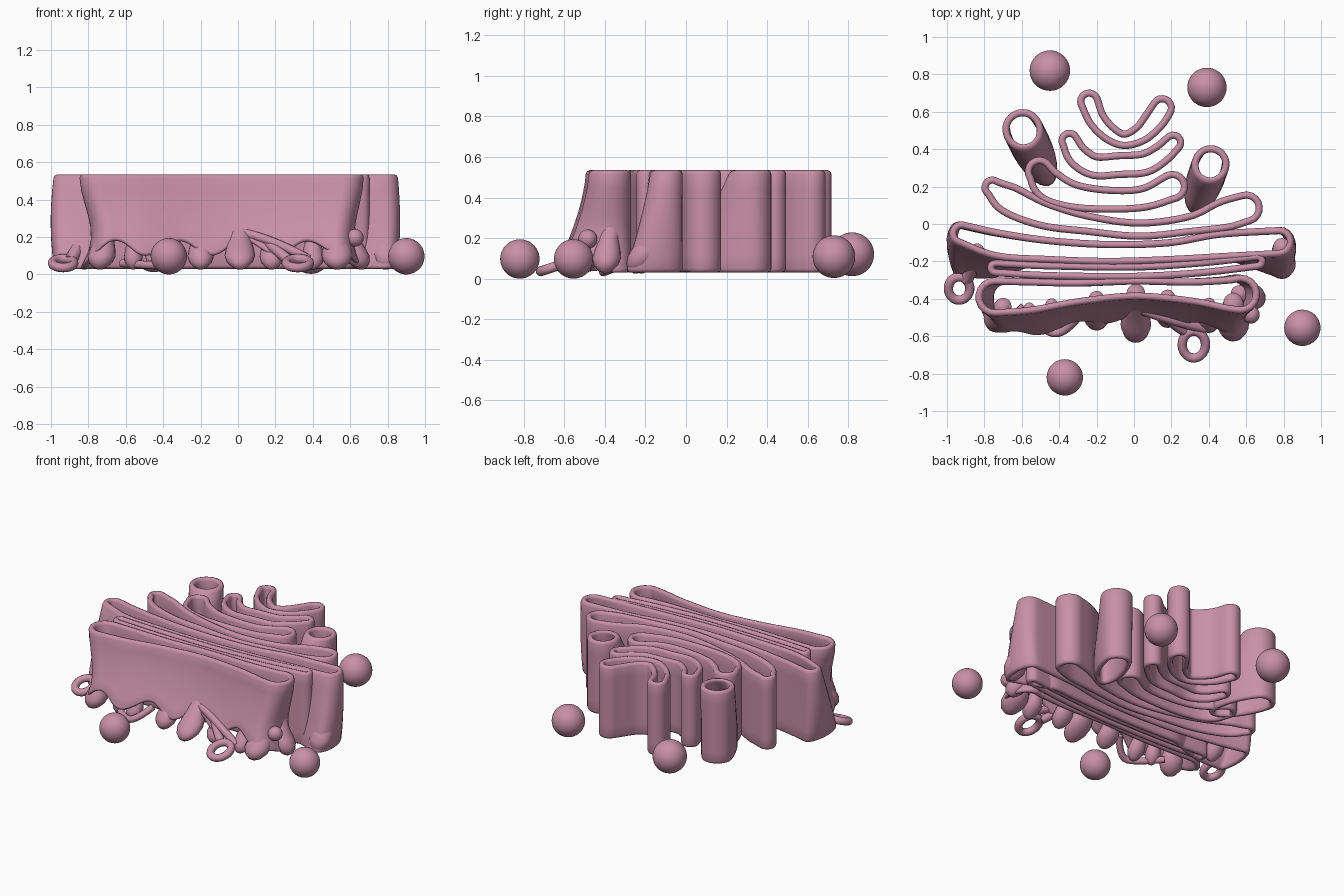
import bpy, bmesh, math
from mathutils import Vector

if "Cube" in bpy.data.objects:
    bpy.data.objects.remove(bpy.data.objects["Cube"])

PINK = bpy.data.materials.new("dusty_pink")
PINK.diffuse_color = (0.58, 0.28, 0.38, 1)
PINK.use_nodes = True
PINK.node_tree.nodes["Principled BSDF"].inputs["Base Color"].default_value = PINK.diffuse_color
TOP, BASE, HALF = 0.535, 0.03, 0.019


def finish(name, bm):
    bmesh.ops.recalc_face_normals(bm, faces=bm.faces)
    for f in bm.faces:
        f.smooth = True
    me = bpy.data.meshes.new(name)
    bm.to_mesh(me)
    bm.free()
    me.materials.append(PINK)
    ob = bpy.data.objects.new(name, me)
    bpy.context.collection.objects.link(ob)
    return ob


def bridge(bm, a, b):
    n = len(a)
    for i in range(n):
        bm.faces.new((a[i], a[(i + 1) % n], b[(i + 1) % n], b[i]))


def smooth_path(pts, steps=9):
    """Catmull-Rom through the points (x, y, half width)."""
    p = [Vector(q) for q in pts]
    p = [2 * p[0] - p[1]] + p + [2 * p[-1] - p[-2]]
    out = []
    for i in range(1, len(p) - 2):
        a, b, c, d = p[i - 1:i + 3]
        for k in range(steps):
            t = k / steps
            out.append(0.5 * (2 * b + (c - a) * t + (2 * a - 5 * b + 4 * c - d) * t * t
                              + (3 * b - a - 3 * c + d) * t ** 3))
    return out + [p[-2]]


def sac_outline(spine):
    """Closed outline around a spine, with round ends."""
    s = smooth_path(spine)
    dirs = []
    for i in range(len(s)):
        d = s[min(i + 1, len(s) - 1)] - s[max(i - 1, 0)]
        dirs.append(math.atan2(d.y, d.x))

    def off(i, ang):
        a = dirs[i] + ang
        return Vector((s[i].x + s[i].z * math.cos(a), s[i].y + s[i].z * math.sin(a)))

    n, h = len(s), math.pi / 2
    front = [off(i, -h) for i in range(n)]
    right = [off(n - 1, -h + math.pi * k / 9) for k in range(1, 9)]
    back = [off(i, h) for i in reversed(range(n))]
    left = [off(0, h + math.pi * k / 9) for k in range(1, 9)]
    return front + right + back + left


def wall(name, outline, shift=None, bottom=None):
    """Upright ribbon with rounded rims; shift leans it as it goes down."""
    # cross-section: (sideways offset, height 0..1, rim offset)
    r = HALF
    sect = [(r, k / 7, 0) for k in range(8)]
    sect += [(r * math.cos(a), 1, r * math.sin(a)) for a in (0.78, 1.57, 2.36)]
    sect += [(-r, k / 7, 0) for k in reversed(range(8))]
    sect += [(r * math.cos(a), 0, r * math.sin(a)) for a in (3.92, 4.71, 5.5)]
    bm = bmesh.new()
    rings, n = [], len(outline)
    for i, p in enumerate(outline):
        t = (outline[(i + 1) % n] - outline[i - 1]).normalized()
        nrm = Vector((t.y, -t.x))
        low = (bottom(p, nrm) if bottom else BASE) + r
        ring = []
        for o, h, dz in sect:
            z = low + (TOP - r - low) * h + dz
            q = p + nrm * o
            if shift:
                q = q + shift(p, nrm, min(1, max(0, 1 - (z - BASE) / (TOP - BASE))))
            ring.append(bm.verts.new((q.x, q.y, z)))
        rings.append(ring)
    for i in range(n):
        bridge(bm, rings[i], rings[(i + 1) % n])
    return finish(name, bm)


# Folded sacs, back to front
SACS = {
    "sac_back": [(-.24, .655, .045), (-.20, .56, .04), (-.13, .485, .035), (-.05, .45, .03),
                 (.04, .485, .04), (.11, .56, .05), (.15, .62, .05)],
    "sac_2": [(-.345, .445, .04), (-.30, .365, .05), (-.21, .31, .05), (-.08, .315, .05),
              (.055, .325, .05), (.145, .375, .045), (.21, .435, .04)],
    "sac_3": [(-.505, .28, .06), (-.45, .205, .075), (-.32, .15, .06), (-.13, .13, .05),
              (.055, .14, .05), (.205, .20, .065)],
    "sac_4": [(-.757, .195, .04), (-.665, .13, .07), (-.48, .05, .06), (-.24, -.0, .04),
              (.03, -.03, .035), (.3, .0, .04), (.48, .05, .07), (.6, .085, .07)],
}
for name, spine in SACS.items():
    wall(name, sac_outline(spine))


# Widest sac: its ends flare forward and outward near the base
def flare_ends(p, n, d):
    e = max(0, (abs(p.x) - 0.5) / 0.45)
    return Vector((math.copysign(0.07 * e, p.x) * d * (1 - d), -0.2 * e * d ** 1.2 * max(0, 0.5 - n.y * .5)))


wall("sac_wide", sac_outline([(-.92, -.05, .045), (-.72, -.11, .06), (-.45, -.14, .05), (-.13, -.155, .045),
                              (.19, -.145, .045), (.46, -.115, .06), (.775, -.095, .06)]), flare_ends)
wall("sac_thin", sac_outline([(-.74, -.235, .025), (-.45, -.25, .026), (0, -.255, .025),
                              (.35, -.235, .026), (.66, -.2, .025)]))


# Front sac: front wall spreads forward and ends in a ragged arched hem
def flare_front(p, n, d):
    f = max(0, -n.y)
    pinch = -0.13 * math.sin(math.pi * d) * d
    return Vector((pinch * p.x, -0.16 * f * d ** 1.6))


def hem(p, n):
    return BASE + max(0, -n.y) * (0.11 + 0.04 * math.sin(17 * p.x + 1))


wall("sac_front", sac_outline([(-.745, -.39, .085), (-.55, -.385, .075), (-.3, -.365, .05), (0, -.345, .04),
                               (.3, -.36, .05), (.5, -.375, .075), (.57, -.375, .085)]), flare_front, hem)


# Two open upright tubes whose inner side spreads into the stack lower down
def circle(x, y, r, n=32):
    return [Vector((x + r * math.cos(2 * math.pi * k / n), y + r * math.sin(2 * math.pi * k / n)))
            for k in range(n)]


for name, x, y, r, lean in (("tube_left", -.595, .505, .09, (.10, -.20)),
                            ("tube_right", .41, .32, .082, (-.06, -.17))):
    v = Vector(lean)
    wall(name, circle(x, y, r),
         lambda p, n, d, v=v: v * min(1, d * 1.4) * max(0, 0.35 + 0.65 * n.dot(v.normalized())))


# Drooping legs that grow out of the front wall and end in bulbs
def leg(name, x, y, s, top, lean):
    bm = bmesh.new()
    prof = [(0, .12), (.05, .5), (.15, .85), (.28, 1), (.42, .9), (.6, .72), (.8, .72), (1, .6)]
    rings = []
    for h, r in prof:
        z = 0.025 + (top - 0.025) * h
        cx, cy = x + lean[0] * h, y + lean[1] * h
        rings.append([bm.verts.new((q.x, q.y, z)) for q in circle(cx, cy, r * s, 20)])
    for a, b in zip(rings, rings[1:]):
        bridge(bm, a, b)
    bm.faces.new(rings[0])
    bm.faces.new(rings[-1])
    finish(name, bm)


for i, (x, y, s, top, lean) in enumerate([
        (-.74, -.53, .075, .29, (.04, .09)), (-.56, -.50, .05, .26, (0, .05)),
        (-.44, -.53, .055, .26, (0, .10)), (-.20, -.53, .07, .28, (0, .13)),
        (.01, -.60, .082, .30, (0, .23)), (.18, -.52, .065, .27, (0, .13)),
        (.40, -.55, .06, .26, (0, .12)), (.53, -.58, .085, .30, (0, .16)),
        (.66, -.40, .07, .30, (-.10, .03)), (.79, -.25, .075, .33, (0, .13)),
        (-.82, -.22, .06, .3, (-.02, .08))]):
    leg(f"bulb_leg_{i + 1}", x, y, s, top, lean)


# Looped strands and thin webs under the hem
def strand(name, pts, r, cyclic=False):
    cu = bpy.data.curves.new(name, 'CURVE')
    cu.dimensions, cu.bevel_depth, cu.bevel_resolution = '3D', r, 3
    cu.use_fill_caps = True
    sp = cu.splines.new('NURBS')
    sp.points.add(len(pts) - 1)
    for q, p in zip(sp.points, pts):
        q.co = (*p, 1)
    sp.use_cyclic_u, sp.use_endpoint_u, sp.order_u = cyclic, not cyclic, 3
    cu.materials.append(PINK)
    bpy.context.collection.objects.link(bpy.data.objects.new(name, cu))


for name, x, y, rx, ry in (("loop_front", .32, -.645, .065, .075), ("loop_left", -.935, -.345, .06, .065)):
    strand(name, [(x + rx * math.cos(k * math.pi / 5), y + ry * math.sin(k * math.pi / 5),
                   .06 + .025 * math.sin(k * math.pi / 5)) for k in range(10)], .025, True)
strand("loop_left_stalk", [(-.9, -.3, .07), (-.86, -.24, .12), (-.84, -.16, .22)], .035)
strand("loop_front_stalk", [(.28, -.58, .07), (.2, -.53, .13), (.08, -.42, .24)], .028)
strand("web_right", [(.04, -.46, .22), (.2, -.52, .18), (.38, -.56, .08)], .025)
strand("web_left", [(-.62, -.44, .06), (-.5, -.56, .05), (-.38, -.6, .05), (-.3, -.50, .14)], .022)


# Free round vesicles, plus a small bud on the front sac
def ball(name, x, y, z, r):
    bm = bmesh.new()
    bmesh.ops.create_uvsphere(bm, u_segments=40, v_segments=24, radius=r)
    bmesh.ops.translate(bm, verts=bm.verts, vec=(x, y, z))
    finish(name, bm)


ball("vesicle_back_left", -.45, .82, .12, .108)
ball("vesicle_back_right", .39, .73, .108, .105)
ball("vesicle_right", .9, -.555, .097, .097)
ball("vesicle_front", -.37, -.82, .097, .097)
ball("bud", .625, -.485, .195, .047)
